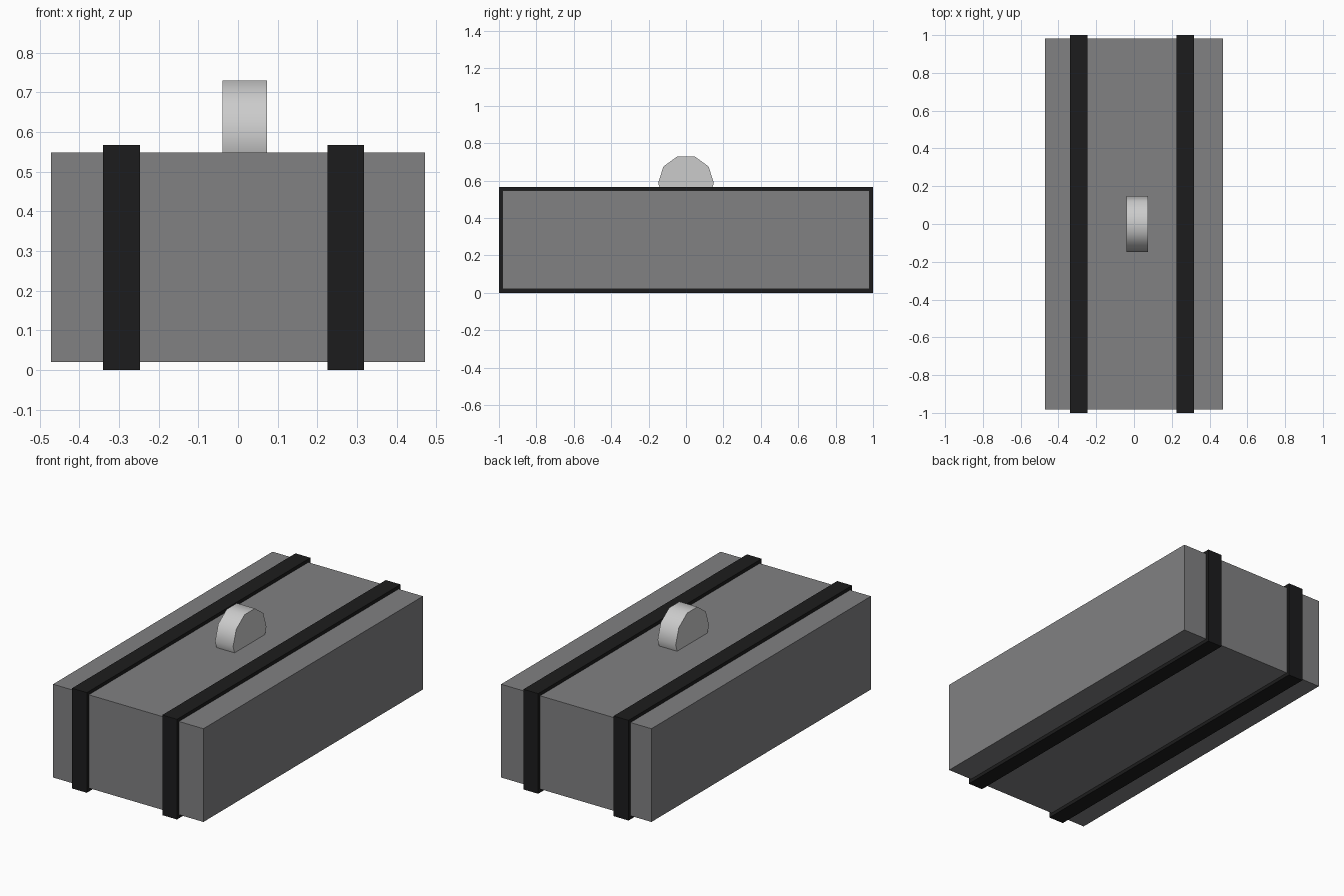
import bpy
from math import pi, radians

if "Cube" in bpy.data.objects:
    bpy.data.objects.remove(bpy.data.objects["Cube"])


def paint(obj, name, value):
    mat = bpy.data.materials.get(name) or bpy.data.materials.new(name)
    mat.diffuse_color = (value, value, value * 1.02, 1)
    mat.use_nodes = True
    mat.node_tree.nodes["Principled BSDF"].inputs["Base Color"].default_value = mat.diffuse_color
    obj.data.materials.append(mat)


def box(name, x0, x1, y0, y1, z0, z1):
    bpy.ops.mesh.primitive_cube_add(
        size=1, location=((x0 + x1) / 2, (y0 + y1) / 2, (z0 + z1) / 2))
    obj = bpy.context.object
    obj.name = name
    obj.scale = (x1 - x0, y1 - y0, z1 - z0)
    bpy.ops.object.transform_apply(location=False, rotation=False, scale=True)
    return obj


# Main case
body = box("case_body", -0.471, 0.471, -0.982, 0.982, 0.02, 0.548)
paint(body, "case_grey", 0.22)

# Two bands standing slightly proud of the case on all four sides
for side, x0, x1 in (("left", -0.34, -0.247), ("right", 0.226, 0.318)):
    strap = box("strap_" + side, x0, x1, -1, 1, 0, 0.567)
    paint(strap, "strap_black", 0.012)

# Ten-sided disc half sunk into the lid as the handle
bpy.ops.mesh.primitive_cylinder_add(
    vertices=10, radius=0.149, depth=0.113,
    location=(0.017, 0, 0.588), rotation=(0, pi / 2, 0))
handle = bpy.context.object
handle.name = "handle"
bpy.ops.object.transform_apply(location=False, rotation=True, scale=False)
bpy.ops.object.shade_smooth_by_angle(angle=radians(40))
